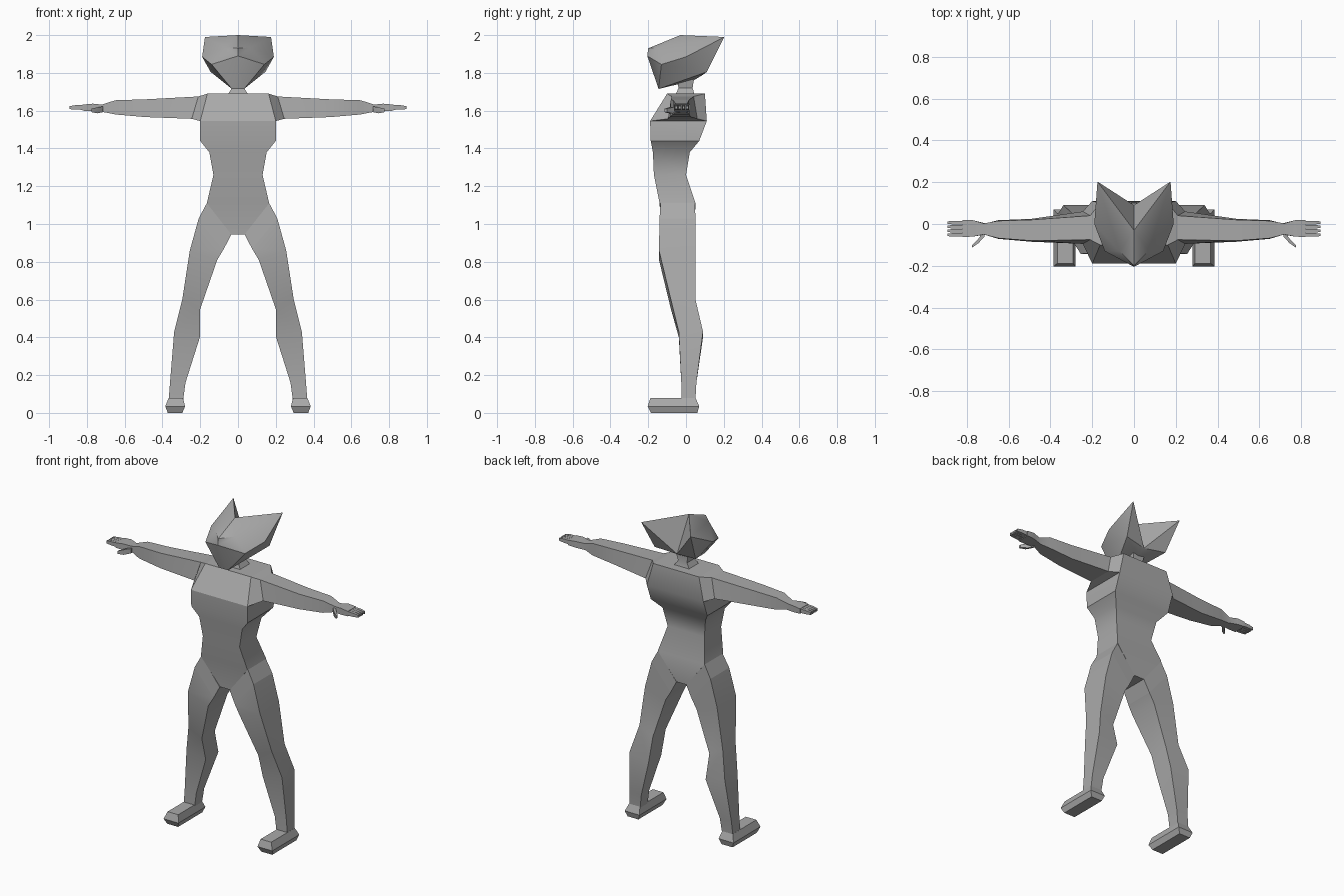
import bpy, bmesh, math

if "Cube" in bpy.data.objects:
    bpy.data.objects.remove(bpy.data.objects["Cube"])

grey = bpy.data.materials.new("mid_grey")
grey.diffuse_color = (0.4, 0.4, 0.4, 1)
grey.use_nodes = True
grey.node_tree.nodes["Principled BSDF"].inputs["Base Color"].default_value = grey.diffuse_color


def build(name, verts, faces):
    """Make an object with clean outward normals and smooth-by-angle shading."""
    bm = bmesh.new()
    vs = [bm.verts.new(v) for v in verts]
    for f in faces:
        bm.faces.new([vs[i] for i in f])
    bmesh.ops.remove_doubles(bm, verts=bm.verts, dist=0.0005)
    bmesh.ops.recalc_face_normals(bm, faces=bm.faces)
    me = bpy.data.meshes.new(name)
    bm.to_mesh(me)
    bm.free()
    me.materials.append(grey)
    me.shade_smooth()
    me.set_sharp_from_angle(angle=math.radians(32))
    ob = bpy.data.objects.new(name, me)
    bpy.context.collection.objects.link(ob)
    return ob


def loft(name, rings, side=1):
    """Skin a run of four-cornered rings and cap both ends."""
    verts = [(x * side, y, z) for r in rings for x, y, z in r]
    faces = [(0, 1, 2, 3), tuple(len(verts) - 4 + i for i in range(4))]
    for k in range(len(rings) - 1):
        a = k * 4
        for i in range(4):
            j = (i + 1) % 4
            faces.append((a + i, a + j, a + 4 + j, a + 4 + i))
    return build(name, verts, faces)


def level(z, x0, x1, yf, yb):
    """Horizontal ring."""
    return [(x0, yf, z), (x1, yf, z), (x1, yb, z), (x0, yb, z)]


def slant(xo, zo, xi, zi, yf, yb):
    """Leg ring, with separate heights for outer and inner edge."""
    return [(xi, yf, zi), (xo, yf, zo), (xo, yb, zo), (xi, yb, zi)]


def upright(xt, xb, zt, zb, yf, yb, flare=0.0):
    """Arm ring, with a top and bottom edge."""
    return [(xt, yf, zt), (xt, yb, zt), (xb, yb + flare, zb), (xb, yf - flare, zb)]


# Torso: height, half width, front, back
torso = [(1.69, .162, -.10, .10), (1.545, .20, -.19, .11), (1.44, .20, -.187, .07),
         (1.38, .152, -.175, .02), (1.26, .13, -.17, .0),
         (1.11, .165, -.14, .05), (.945, .035, -.13, .045)]
loft("torso", [level(z, -w, w, f, b) for z, w, f, b in torso])

# Neck
loft("neck", [level(z, -w, w, f, b) for z, w, f, b in
              [(1.685, .055, -.055, .045), (1.72, .032, -.04, .035), (1.79, .045, -.05, .045)]])

# Head with two swept-back points and a raised face panel
half = [(0, -.20, 1.93),       # 0 brow centre
        (0, -.205, 1.89),      # 1 face ridge
        (.07, -.13, 1.935),    # 2 brow corner
        (.14, -.13, 1.845),    # 3 cheek
        (.032, -.145, 1.715),  # 4 chin
        (0, -.03, 2.0),        # 5 crest
        (.175, .203, 1.99),    # 6 swept point
        (.19, .0, 1.885),      # 7 widest side
        (.145, .11, 1.805),    # 8 rear lower corner
        (0, .09, 1.79),        # 9 rear notch
        (0, .04, 1.76)]        # 10 underside
tris = [(0, 2, 1), (2, 3, 1), (3, 4, 1), (0, 2, 5), (2, 6, 5), (2, 3, 7), (2, 7, 6),
        (6, 7, 8), (7, 3, 8), (5, 6, 9), (6, 8, 9), (3, 4, 8), (8, 4, 10), (8, 10, 9)]
n = len(half)
build("head", half + [(-x, y, z) for x, y, z in half],
      tris + [tuple(i + n for i in t) for t in tris] + [(1, 4, 4 + n), (10, 4, 4 + n)])

# Limbs
for side, tag in ((1, "left"), (-1, "right")):
    # Hip band and leg: outer x, z, inner x, z, front, back
    loft("hip_band_" + tag, [slant(.165, 1.11, .035, .945, -.135, .047),
                             slant(.208, 1.03, .075, .868, -.14, .05)], side)
    legs = [(.208, 1.03, .075, .868, -.14, .05), (.255, .86, .11, .81, -.143, .05),
            (.295, .60, .20, .55, -.08, .05), (.338, .43, .202, .40, -.038, .09),
            (.36, .16, .278, .16, -.025, .055), (.367, .07, .29, .07, -.025, .05)]
    loft("leg_" + tag, [slant(*r) for r in legs], side)

    # Foot
    loft("foot_" + tag, [level(0, .295, .372, -.185, .06), level(.035, .28, .385, -.203, .07),
                         level(.08, .292, .367, -.188, .05)], side)

    # Shoulder block running from the torso side to the arm
    loft("shoulder_" + tag, [[(.162, -.10, 1.69), (.162, .10, 1.69), (.20, .11, 1.545), (.20, -.19, 1.545)],
                             upright(.21, .245, 1.675, 1.557, -.075, .04, .02)], side)

    # Arm, wrist and palm
    arms = [(.21, .245, 1.675, 1.557, -.075, .04, .02), (.49, .49, 1.66, 1.566, -.08, .02, .005),
            (.65, .65, 1.655, 1.58, -.068, .015, .003), (.72, .71, 1.632, 1.592, -.05, .003),
            (.77, .77, 1.637, 1.597, -.06, .018), (.822, .822, 1.632, 1.60, -.063, .02)]
    loft("arm_" + tag, [upright(*r) for r in arms], side)

    # Four fingers
    for k in range(4):
        y = -.052 + k * .0195
        loft(f"finger_{k + 1}_{tag}",
             [upright(.815, .815, 1.63, 1.604, y - .009, y + .009),
              upright(.86, .86, 1.629, 1.606, y - .009, y + .009),
              upright(.892, .892, 1.624, 1.608, y - .006, y + .006)], side)

    # Thumb
    loft("thumb_" + tag, [upright(.715, .715, 1.622, 1.592, -.06, -.03),
                          upright(.745, .745, 1.618, 1.586, -.092, -.07),
                          upright(.775, .775, 1.61, 1.592, -.113, -.10)], side)
